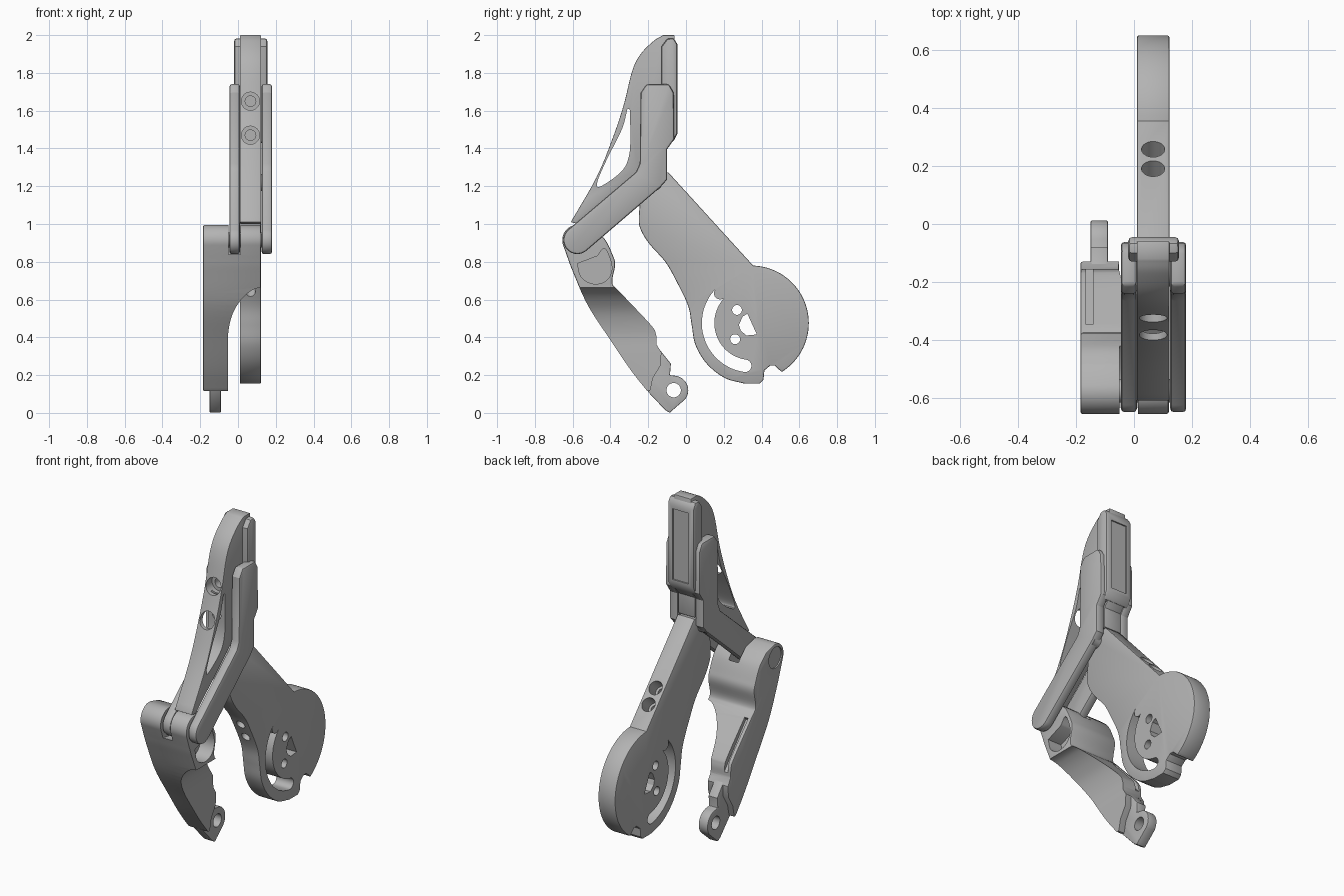
import bpy
import bmesh
import math
from mathutils import Vector

cube = bpy.data.objects.get("Cube")
if cube:
    bpy.data.objects.remove(cube, do_unlink=True)

grey = bpy.data.materials.new("plain grey")
grey.use_nodes = True
GREY = (0.45, 0.45, 0.45, 1)
grey.diffuse_color = GREY
grey.node_tree.nodes["Principled BSDF"].inputs["Base Color"].default_value = GREY


def arc(cy, cz, r, start, end, steps=32):
    """Points on an arc in the side plane, angles in degrees."""
    angles = [math.radians(start + (end - start) * i / steps) for i in range(steps + 1)]
    return [(cy + r * math.cos(a), cz + r * math.sin(a)) for a in angles]


def curve(points, steps=6):
    """Smooth open curve through the points."""
    p = [Vector(q) for q in points]
    p = [2 * p[0] - p[1]] + p + [2 * p[-1] - p[-2]]
    out = []
    for a, b, c, d in zip(p, p[1:], p[2:], p[3:]):
        for i in range(steps):
            t = i / steps
            out.append(0.5 * (2 * b + (c - a) * t + (2 * a - 5 * b + 4 * c - d) * t * t
                              + (3 * b - a - 3 * c + d) * t ** 3))
    return [tuple(v) for v in out] + [tuple(points[-1])]


def finish(bm, name):
    bmesh.ops.recalc_face_normals(bm, faces=bm.faces)
    mesh = bpy.data.meshes.new(name)
    bm.to_mesh(mesh)
    bm.free()
    mesh.materials.append(grey)
    obj = bpy.data.objects.new(name, mesh)
    bpy.context.collection.objects.link(obj)
    return obj


def activate(obj):
    bpy.ops.object.select_all(action="DESELECT")
    obj.select_set(True)
    bpy.context.view_layer.objects.active = obj


def prism(name, outline, low, high, bevel=0, axis="X"):
    """Extrude a (y, z) outline along x, or an (x, z) outline along y."""
    bm = bmesh.new()
    place = (lambda u, v: (low, u, v)) if axis == "X" else (lambda u, v: (u, low, v))
    face = bm.faces.new([bm.verts.new(place(u, v)) for u, v in outline])
    moved = bmesh.ops.extrude_face_region(bm, geom=[face])["geom"]
    step = Vector((high - low, 0, 0) if axis == "X" else (0, high - low, 0))
    bmesh.ops.translate(bm, vec=step, verts=[g for g in moved if isinstance(g, bmesh.types.BMVert)])
    obj = finish(bm, name)
    if bevel:
        mod = obj.modifiers.new("edge bevel", "BEVEL")
        mod.width, mod.segments, mod.angle_limit = bevel, 2, math.radians(50)
        activate(obj)
        bpy.ops.object.modifier_apply(modifier=mod.name)
    return obj


def rod(name, start, end, radius):
    """Cylinder between two points."""
    a, b = Vector(start), Vector(end)
    bm = bmesh.new()
    bmesh.ops.create_cone(bm, cap_ends=True, segments=32, radius1=radius, radius2=radius,
                          depth=(b - a).length)
    turn = (b - a).to_track_quat("Z", "Y").to_matrix()
    bmesh.ops.rotate(bm, matrix=turn, verts=bm.verts)
    bmesh.ops.translate(bm, vec=(a + b) / 2, verts=bm.verts)
    return finish(bm, name)


def cut(obj, *cutters):
    for cutter in cutters:
        mod = obj.modifiers.new("cut", "BOOLEAN")
        mod.operation, mod.solver, mod.object = "DIFFERENCE", "EXACT", cutter
        activate(obj)
        bpy.ops.object.modifier_apply(modifier=mod.name)
        bpy.data.objects.remove(cutter, do_unlink=True)


INNER, OUTER = 0.01, 0.122      # sides of the central parts
MID = (INNER + OUTER) / 2

# Finger: curved front, long side slot and two counterbored bolt holes
finger = prism("finger", curve([(-0.12, 2), (-0.17, 1.97), (-0.24, 1.9), (-0.285, 1.81),
                                (-0.33, 1.63), (-0.39, 1.45), (-0.475, 1.245), (-0.61, 1.01)])
               + [(-0.57, 1.0), (-0.25, 1.28), (-0.1, 1.28), (-0.1, 1.4), (-0.06, 1.45),
                  (-0.06, 2)], INNER, OUTER, 0.004)
slot = curve([(-0.31, 1.61), (-0.34, 1.5), (-0.42, 1.34), (-0.47, 1.22), (-0.45, 1.2),
              (-0.34, 1.28), (-0.3, 1.37), (-0.295, 1.5), (-0.298, 1.61)])
cut(finger, prism("slot cutter", slot, -0.1, 0.3))
for height, seat in ((1.65, -0.27), (1.47, -0.33)):
    cut(finger, rod("bore cutter", (MID, -0.6, height), (MID, seat, height), 0.048),
        rod("bolt cutter", (MID, -0.6, height), (MID, seat + 0.1, height), 0.028))

# Back pad with a shallow recessed panel
pad = prism("back_pad", [(-0.13, 1.43), (-0.07, 1.43), (-0.045, 1.48), (-0.045, 1.95),
                         (-0.065, 1.985), (-0.1, 1.98), (-0.13, 1.94)], -0.02, 0.155, 0.014)
cut(pad, prism("panel cutter", [(0.015, 1.5), (0.12, 1.5), (0.12, 1.92), (0.015, 1.92)],
               -0.053, 0, axis="Y"))

# Pair of bent side links
KNUCKLE = (-0.575, 0.915)
link = ([(-0.24, 1.695), (-0.21, 1.74), (-0.09, 1.74), (-0.065, 1.695), (-0.062, 1.45),
         (-0.1, 1.395), (-0.1, 1.235), (-0.135, 1.195)]
        + arc(*KNUCKLE, 0.074, -48, -228, 20) + [(-0.265, 1.275), (-0.245, 1.32)])
for name, low, high in (("right_link", -0.045, INNER), ("left_link", OUTER + 0.003, 0.18)):
    prism(name, link, low, high, 0.012)

# Pins through the joints
rod("upper_pin", (-0.03, -0.17, 1.22), (0.165, -0.17, 1.22), 0.045)
rod("knuckle_pin", (-0.17, *KNUCKLE), (0.165, *KNUCKLE), 0.04)

# Lever ending in a disc
HUB = (0.345, 0.475)
lever = prism("lever", [(-0.2, 1.25), (-0.095, 1.275)] + arc(*HUB, 0.305, 88, -58, 40)
              + [(0.47, 0.25), (0.445, 0.25), (0.415, 0.225), (0.41, 0.175), (0.39, 0.155)]
              + curve([(0.31, 0.155), (0.205, 0.185), (0.11, 0.26), (0.05, 0.36), (0.03, 0.465),
                       (0.01, 0.57), (-0.055, 0.705), (-0.11, 0.8), (-0.19, 0.89),
                       (-0.235, 0.96), (-0.25, 1.02), (-0.24, 1.155)]), INNER, OUTER, 0.006)


def on_hub(angle, radius=0.228):
    return arc(*HUB, radius, angle, angle, 1)[0]


# Curved slot, round holes and centre hole of the disc
track = (arc(*HUB, 0.261, 136, 262) + arc(*on_hub(262), 0.033, 262, 442, 10)[1:-1]
         + arc(*HUB, 0.195, 262, 136) + arc(*on_hub(136), 0.033, -44, -224, 10)[1:-1])
centre = [(0.28, 0.465), (0.3, 0.51), (0.325, 0.525), (0.375, 0.415), (0.32, 0.41), (0.29, 0.435)]
cut(lever, prism("track cutter", track, -0.1, 0.3), prism("centre cutter", centre, -0.1, 0.3))
for y, z in ((0.27, 0.545), (0.26, 0.39)):
    cut(lever, rod("hole cutter", (-0.1, y, z), (0.3, y, z), 0.026))

# Bolt holes through the lever, square to its back edge
across = Vector((0, 0.75, 0.66))
for y, z in ((0.19, 0.96), (0.255, 0.885)):
    top = Vector((MID, y, z))
    cut(lever, rod("bore cutter", top + across * 0.1, top - across * 0.08, 0.04),
        rod("bolt cutter", top + across * 0.1, top - across * 0.6, 0.026))

# Lower arm: wide head narrowing to one side
arm = prism("lower_arm", arc(*KNUCKLE, 0.08, 75, 200, 20)
            + curve([(-0.63, 0.83), (-0.6, 0.75), (-0.52, 0.57), (-0.4, 0.385), (-0.295, 0.23),
                     (-0.205, 0.115)])
            + [(-0.19, 0.115), (-0.175, 0.185), (-0.135, 0.25), (-0.13, 0.32)]
            + curve([(-0.155, 0.36), (-0.16, 0.42), (-0.19, 0.47), (-0.35, 0.64), (-0.39, 0.69),
                     (-0.375, 0.785), (-0.39, 0.84), (-0.43, 0.92), (-0.49, 0.975)]),
            -0.185, OUTER - 0.002, 0.012)
relief = curve([(0.2, 0.665), (0.11, 0.662), (0.06, 0.64), (0.01, 0.59), (-0.03, 0.52),
                (-0.052, 0.42), (-0.052, 0.3)]) + [(-0.052, -0.1), (0.2, -0.1)]
link_gap = [(-0.7, 1.1), (-0.7, 0.85), (-0.56, 0.825), (-0.5, 0.84), (-0.3, 1.01), (-0.3, 1.2)]
pocket = curve([(-0.575, 0.79), (-0.555, 0.72), (-0.5, 0.685), (-0.44, 0.69), (-0.4, 0.73),
                (-0.395, 0.79), (-0.43, 0.87), (-0.47, 0.83)])
groove = [(-0.36, 0.62), (-0.15, 0.38), (-0.1, 0.42), (-0.3, 0.7)]
cut(arm, prism("relief cutter", relief, -1, 1, axis="Y"),
    prism("gap cutter", link_gap, -0.05, INNER + 0.004),
    prism("pocket cutter", pocket, 0.03, 0.3),
    prism("groove cutter", groove, -0.165, -0.142),
    rod("cap cutter", (-0.3, *KNUCKLE), (-0.177, *KNUCKLE), 0.062))

# Foot tab with its pivot hole
foot = prism("foot_tab", [(-0.2, 0.11), (-0.25, 0.25), (-0.16, 0.36), (-0.08, 0.26),
                          (-0.085, 0.2)] + arc(-0.065, 0.12, 0.077, 80, -40, 12)
             + [(-0.07, 0.015), (-0.085, 0.0), (-0.11, 0.015)], -0.15, -0.09, 0.005)
cut(foot, rod("pivot cutter", (-0.3, -0.065, 0.12), (0, -0.065, 0.12), 0.038))

# Smooth the curved faces and keep edges sharp
for obj in [o for o in bpy.context.collection.objects if o.type == "MESH"]:
    activate(obj)
    bpy.ops.object.shade_smooth_by_angle(angle=math.radians(30))
